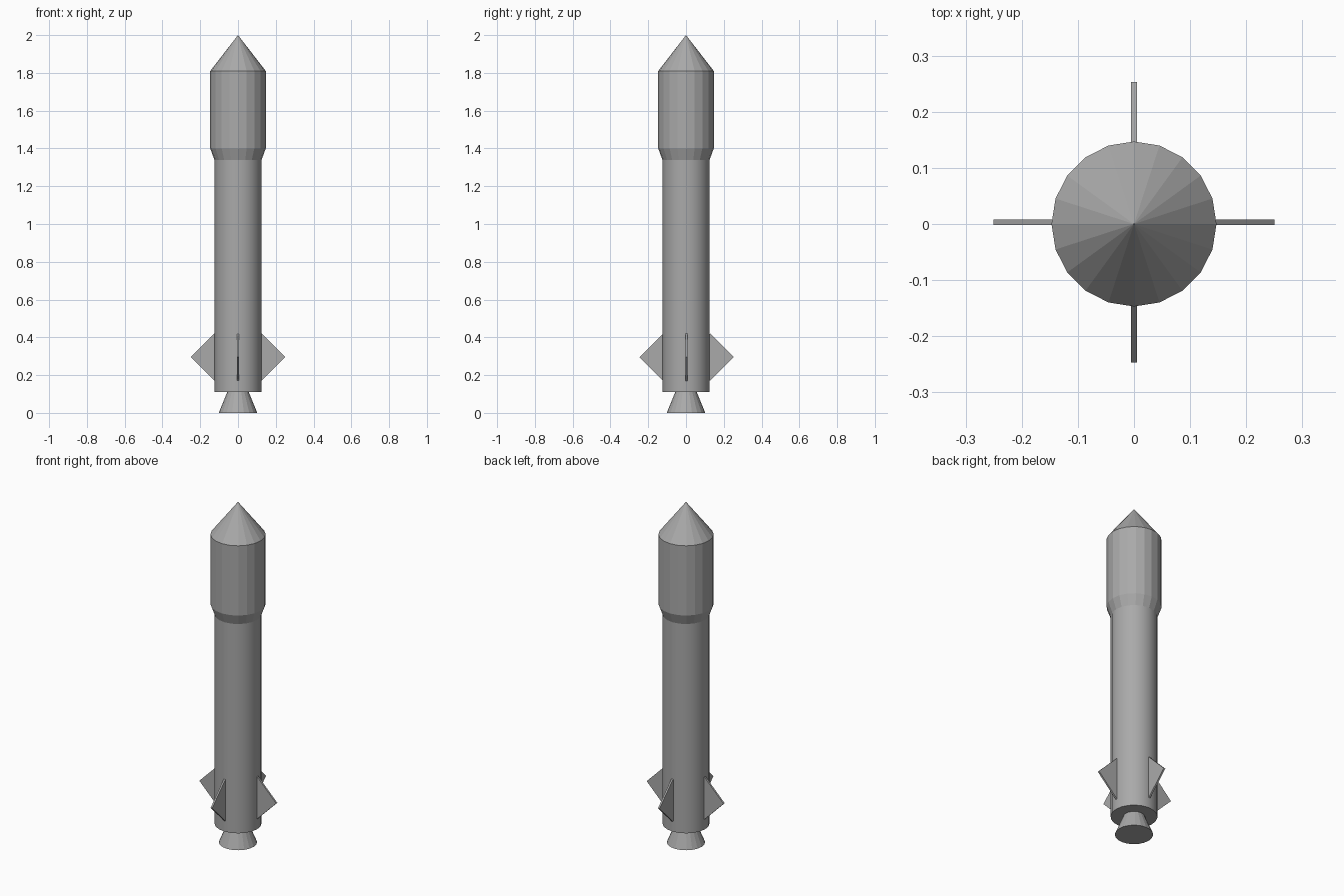
import bpy, bmesh, math
from mathutils import Matrix

cube = bpy.data.objects.get("Cube")
if cube:
    bpy.data.objects.remove(cube, do_unlink=True)

SIDES = 20

# Single grey paint
grey = bpy.data.materials.new("rocket grey")
grey.use_nodes = True
GREY = (0.4, 0.4, 0.4, 1)
grey.diffuse_color = GREY
grey.node_tree.nodes["Principled BSDF"].inputs["Base Color"].default_value = GREY


def finish(name, bm, smooth=None):
    bmesh.ops.recalc_face_normals(bm, faces=bm.faces)
    mesh = bpy.data.meshes.new(name)
    bm.to_mesh(mesh)
    bm.free()
    mesh.materials.append(grey)
    obj = bpy.data.objects.new(name, mesh)
    bpy.context.collection.objects.link(obj)
    if smooth:
        bpy.ops.object.select_all(action='DESELECT')
        obj.select_set(True)
        bpy.context.view_layer.objects.active = obj
        bpy.ops.object.shade_smooth_by_angle(angle=math.radians(smooth))
    return obj


def turned(name, profile, smooth=None):
    """Closed round part from (radius, height) pairs, bottom to top."""
    bm = bmesh.new()
    rings = []
    for r, z in profile:
        if r == 0:
            rings.append([bm.verts.new((0, 0, z))] * SIDES)
            continue
        angles = [math.tau * i / SIDES for i in range(SIDES)]
        rings.append([bm.verts.new((r * math.cos(a), r * math.sin(a), z)) for a in angles])
    for low, high in zip(rings, rings[1:]):
        for i in range(SIDES):
            j = (i + 1) % SIDES
            corners = dict.fromkeys((low[i], low[j], high[j], high[i]))
            bm.faces.new(list(corners))
    for ring in (rings[0], rings[-1]):
        if ring[0] is not ring[1]:
            bm.faces.new(ring)
    return finish(name, bm, smooth)


# Engine bell, body tube, and the wider payload section with its nose cone
turned("engine_nozzle", [(0.102, 0), (0.057, 0.11), (0.057, 0.13)])
turned("body_tube", [(0.125, 0.11), (0.125, 1.345)], smooth=30)
turned("payload_fairing", [(0.125, 1.34), (0.147, 1.4), (0.147, 1.81), (0, 2)])

# Four diamond fins, half sunk into the body
for i, side in enumerate(("left", "back", "right", "front")):
    bm = bmesh.new()
    bmesh.ops.create_cube(bm, size=1)
    edge = 0.125 * math.sqrt(2)
    bm.transform(Matrix.Rotation(i * math.pi / 2, 4, 'Z')
                 @ Matrix.Translation((0.125, 0, 0.295))
                 @ Matrix.Rotation(math.pi / 4, 4, 'Y')
                 @ Matrix.Diagonal((edge, 0.01, edge, 1)))
    bm.transform(Matrix.Translation((0, 0.003, 0)))
    finish(side + "_fin", bm)
